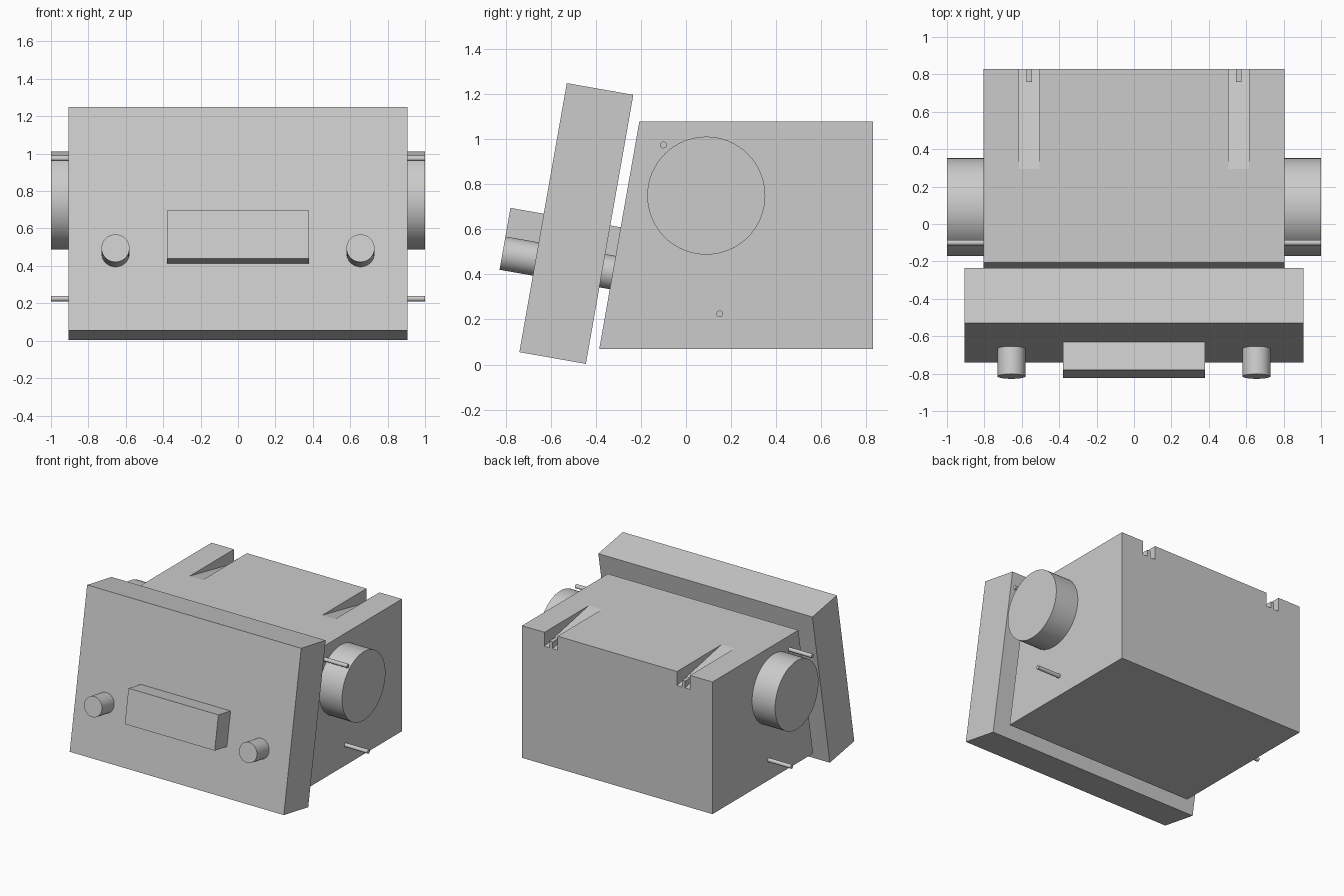
import bpy, bmesh
from math import radians
from mathutils import Matrix, Vector

cube = bpy.data.objects.get("Cube")
if cube:
    bpy.data.objects.remove(cube, do_unlink=True)

grey = bpy.data.materials.new("light_grey")
grey.use_nodes = True
GREY = (0.6, 0.6, 0.6, 1)
grey.diffuse_color = GREY
grey.node_tree.nodes["Principled BSDF"].inputs["Base Color"].default_value = GREY


def finish(bm, name):
    bmesh.ops.recalc_face_normals(bm, faces=bm.faces)
    mesh = bpy.data.meshes.new(name)
    bm.to_mesh(mesh)
    bm.free()
    mesh.materials.append(grey)
    obj = bpy.data.objects.new(name, mesh)
    bpy.context.collection.objects.link(obj)
    return obj


def prism(name, profile, x0, x1):
    """Extrude a (y, z) profile from x0 to x1."""
    bm = bmesh.new()
    face = bm.faces.new([bm.verts.new((x0, y, z)) for y, z in profile])
    ext = bmesh.ops.extrude_face_region(bm, geom=[face])
    moved = [v for v in ext["geom"] if isinstance(v, bmesh.types.BMVert)]
    bmesh.ops.translate(bm, verts=moved, vec=(x1 - x0, 0, 0))
    return finish(bm, name)


def cylinder(name, start, end, radius, sides=48):
    start, end = Vector(start), Vector(end)
    axis = end - start
    turn = axis.to_track_quat('Z', 'Y').to_matrix().to_4x4()
    bm = bmesh.new()
    bmesh.ops.create_cone(bm, cap_ends=True, segments=sides, radius1=radius,
                          radius2=radius, depth=axis.length,
                          matrix=Matrix.Translation((start + end) / 2) @ turn)
    obj = finish(bm, name)
    bpy.ops.object.select_all(action='DESELECT')
    obj.select_set(True)
    bpy.context.view_layer.objects.active = obj
    bpy.ops.object.shade_smooth_by_angle(angle=radians(35))
    return obj


# Tilted frame of the front panel: distance up its face, depth behind its face
tilt = Matrix.Rotation(radians(-10), 3, 'X')
up, inward = tilt @ Vector((0, 0, 1)), tilt @ Vector((0, 1, 0))
corner = Vector((0, -0.74, 0.055))


def on_panel(s, depth, x=0):
    return corner + up * s + inward * depth + Vector((x, 0, 0))


def panel_box(name, s0, s1, d0, d1, half_width):
    pts = [on_panel(s, d) for s, d in ((s0, d0), (s1, d0), (s1, d1), (s0, d1))]
    return prism(name, [(p.y, p.z) for p in pts], -half_width, half_width)


# Main body with a slanted front
TOP, BACK = 1.08, 0.83
body = prism("body", [(-0.385, 0.07), (BACK, 0.07), (BACK, TOP), (-0.207, TOP)],
             -0.805, 0.805)

# Tapered grooves in the top, open at the back, each with a small rib
SLOPE = 0.2
for side, label in ((1, "left"), (-1, "right")):
    x = side * 0.56
    floor = [(y, TOP - (y - 0.295) * SLOPE) for y in (0.25, 0.9)]
    cutter = prism("groove_cutter", floor + [(0.9, 1.2), (0.25, 1.2)],
                   x - 0.055, x + 0.055)
    cutter.hide_render = True
    cut = body.modifiers.new("groove", 'BOOLEAN')
    cut.operation, cut.solver, cut.object = 'DIFFERENCE', 'EXACT', cutter
    bpy.context.view_layer.objects.active = body
    bpy.ops.object.modifier_apply(modifier=cut.name)
    bpy.data.objects.remove(cutter, do_unlink=True)
    prism(label + "_groove_rib", [(0.76, 0.98), (BACK, 0.96), (BACK, 1.025), (0.76, 1.025)],
          x - 0.014, x + 0.014)

# Front panel and the handle that passes through it to the body
panel_box("front_panel", 0, 1.213, 0, 0.3, 0.905)
panel_box("handle", 0.364, 0.624, -0.15, 0.35, 0.38)

# Knobs, side discs and side pins
for side, label in ((1, "left"), (-1, "right")):
    x = side * 0.655
    cylinder(label + "_knob", on_panel(0.42, -0.15, x), on_panel(0.42, 0.35, x), 0.075)
    for part, y, z, radius in (("disc", 0.09, 0.75, 0.262),
                               ("upper_pin", -0.1, 0.975, 0.015),
                               ("lower_pin", 0.15, 0.225, 0.015)):
        cylinder(f"{label}_{part}", (side * 0.79, y, z), (side, y, z), radius, 64)
